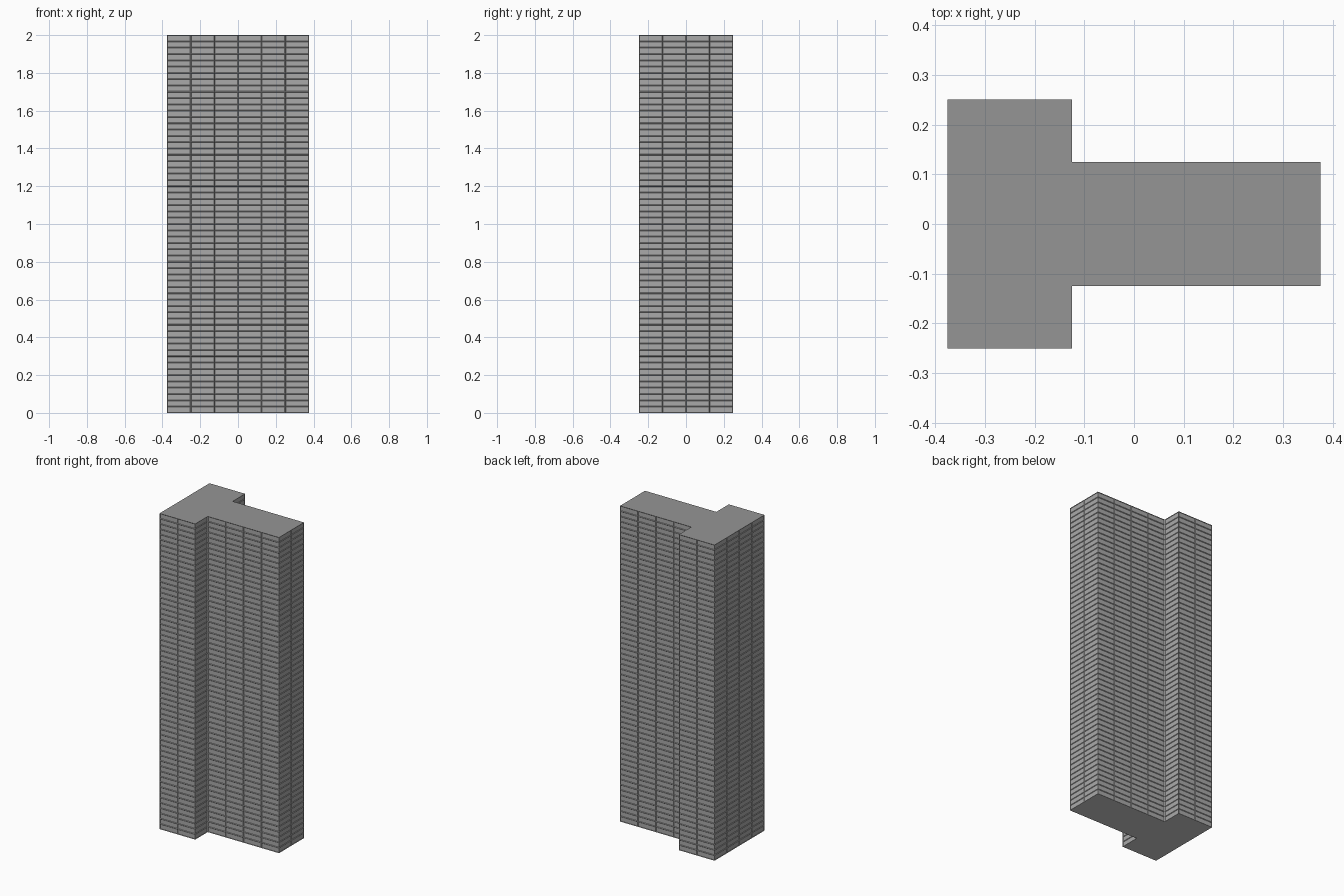
import bpy, bmesh
from mathutils import Vector

if "Cube" in bpy.data.objects:
    bpy.data.objects.remove(bpy.data.objects["Cube"])

HEIGHT, FLOORS, BAY = 2.0, 60, 0.125

# T-shaped plan, counter-clockwise
PLAN = [(-.375, -.25), (-.125, -.25), (-.125, -.125), (.375, -.125),
        (.375, .125), (-.125, .125), (-.125, .25), (-.375, .25)]


def grey(name, value):
    mat = bpy.data.materials.new(name)
    mat.diffuse_color = (value, value, value, 1)
    mat.use_nodes = True
    mat.node_tree.nodes["Principled BSDF"].inputs["Base Color"].default_value = mat.diffuse_color
    return mat


# Split every plan edge into equal window bays
outline = []
for i, p in enumerate(PLAN):
    a, b = Vector(p), Vector(PLAN[(i + 1) % len(PLAN)])
    n = round((b - a).length / BAY)
    outline += [a.lerp(b, k / n) for k in range(n)]

bm = bmesh.new()
rings = [[bm.verts.new((p.x, p.y, HEIGHT * f / FLOORS)) for p in outline]
         for f in range(FLOORS + 1)]

# Facade panels, one per bay and floor
panels = []
count = len(outline)
for low, high in zip(rings, rings[1:]):
    for i in range(count):
        j = (i + 1) % count
        panels.append(bm.faces.new((low[i], low[j], high[j], high[i])))

# Flat roof and underside
roof = bm.faces.new(rings[-1])
roof.material_index = 1
base = bm.faces.new(rings[0][::-1])
base.material_index = 2
bm.normal_update()

# Shallow recessed window strips between slabs and mullions
bmesh.ops.inset_individual(bm, faces=panels, thickness=0.004, depth=-0.003)

mesh = bpy.data.meshes.new("tower_block")
bm.to_mesh(mesh)
bm.free()
for mat in (grey("facade", 0.4), grey("roof", 0.3), grey("underside", 0.8)):
    mesh.materials.append(mat)
tower = bpy.data.objects.new("tower_block", mesh)
bpy.context.collection.objects.link(tower)
